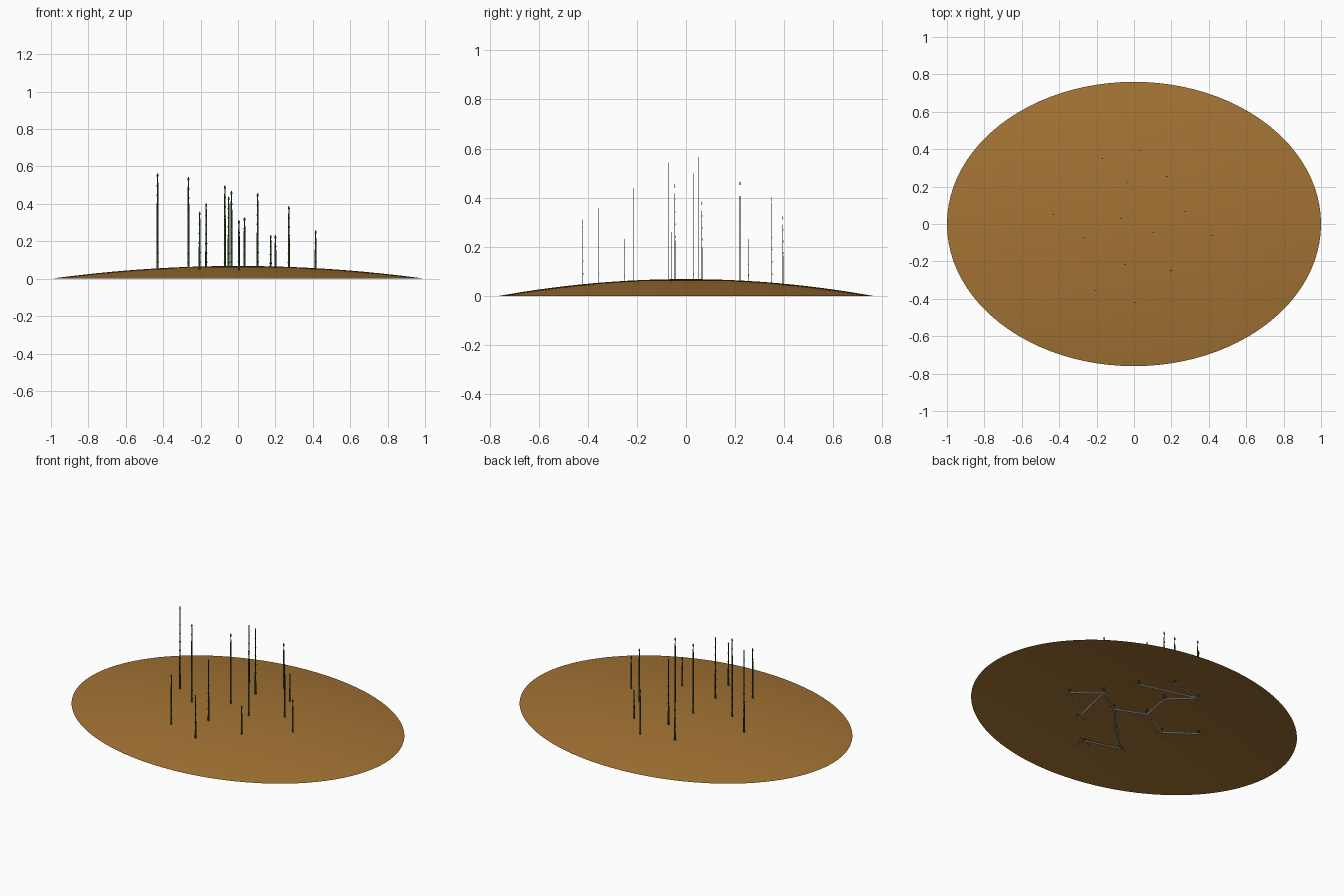
import bpy, bmesh, math, random
from mathutils import Vector

random.seed(4)
cube = bpy.data.objects.get("Cube")
if cube:
    bpy.data.objects.remove(cube)


def material(name, rgb):
    m = bpy.data.materials.new(name)
    m.use_nodes = True
    m.diffuse_color = (*rgb, 1)
    bsdf = next(n for n in m.node_tree.nodes if n.type == 'BSDF_PRINCIPLED')
    bsdf.inputs["Base Color"].default_value = (*rgb, 1)
    return m


SOIL = material("soil brown", (0.37, 0.172, 0.034))
GREEN = material("dark stalk green", (0.025, 0.08, 0.015))
BAND = material("near black joint", (0.015, 0.015, 0.01))
TIP = material("dark tip brown", (0.07, 0.045, 0.02))
ROOT = material("pale root", (0.58, 0.54, 0.45))

HALF_DEPTH = 0.76
PEAK = 0.068
ROOT_Z = 0.033


def lathe(name, profile, sides, mats, scale=(1, 1), place=(0, 0)):
    """Turn (radius, height, material index of the part above) into an oval surface."""
    bm = bmesh.new()
    rings = []
    for r, z, _ in profile:
        if r == 0:
            rings.append([bm.verts.new((0, 0, z))] * sides)
            continue
        turn = [math.tau * i / sides for i in range(sides)]
        rings.append([bm.verts.new((r * scale[0] * math.cos(t),
                                    r * scale[1] * math.sin(t), z)) for t in turn])
    for low, high, (_, _, index) in zip(rings, rings[1:], profile):
        for i in range(sides):
            j = (i + 1) % sides
            corners = dict.fromkeys((low[i], low[j], high[j], high[i]))
            face = bm.faces.new(list(corners))
            face.smooth = True
            face.material_index = index
    mesh = bpy.data.meshes.new(name)
    bm.to_mesh(mesh)
    bm.free()
    for mat in mats:
        mesh.materials.append(mat)
    obj = bpy.data.objects.new(name, mesh)
    obj.location = (*place, 0)
    bpy.context.collection.objects.link(obj)


def tubes(name, paths, radius, mat):
    """Thin round strands along several paths, kept in one curve object."""
    curve = bpy.data.curves.new(name, 'CURVE')
    curve.dimensions = '3D'
    curve.bevel_depth = radius
    curve.bevel_resolution = 1
    curve.use_fill_caps = True
    for path in paths:
        spline = curve.splines.new('POLY')
        spline.points.add(len(path) - 1)
        for point, co in zip(spline.points, path):
            point.co = (*co, 1)
        spline.use_smooth = True
    curve.materials.append(mat)
    obj = bpy.data.objects.new(name, curve)
    bpy.context.collection.objects.link(obj)


# Low oval soil mound, open underneath
steps = 16
mound = [(1 - i / steps, PEAK * (1 - (1 - i / steps) ** 2), 0) for i in range(steps + 1)]
lathe("soil_mound", mound, 96, [SOIL], (1, HALF_DEPTH))

# Stalks: x, y, top height
stalks = [
    (-.43, .05, .565), (-.265, -.07, .545), (-.205, -.355, .36), (-.17, .35, .405),
    (-.07, .03, .50), (-.05, -.215, .44), (-.035, .22, .47), (.005, -.42, .315),
    (.035, .395, .33), (.105, -.045, .46), (.175, .255, .235), (.2, -.25, .235),
    (.272, .065, .39), (.415, -.06, .26),
]


def stalk_profile(top):
    """Slightly tapered cane with dark swollen joints and a small bud on top."""
    neck = top - 0.022
    length = neck - ROOT_Z
    joints = max(3, round(length / 0.05))
    profile = [(0, ROOT_Z - 0.004, 0)]
    for k in range(joints):
        z = ROOT_Z + length * k / joints
        r = 0.0056 * (1 - 0.3 * k / joints)
        profile += [(r, z, 1), (r * 1.25, z + 0.006, 1), (r, z + 0.009, 0)]
    return profile + [(0.0025, neck, 2), (0.005, neck + 0.006, 2),
                      (0.004, top - 0.006, 2), (0, top, 2)]


# Canes are flattened front to back
for n, (x, y, top) in enumerate(stalks):
    lathe(f"stalk_{n + 1}", stalk_profile(top), 8, [GREEN, BAND, TIP], (1, 0.25), (x, y))

# Underground runners that join the stalks
links = [(13, 12), (12, 9), (12, 11), (9, 4), (4, 6), (6, 3), (3, 8),
         (3, 10), (4, 1), (1, 0), (9, 5), (5, 2), (2, 7)]
nodes = [Vector((x, y, ROOT_Z)) for x, y, _ in stalks]
tubes("runners", [(nodes[a], nodes[b]) for a, b in links], 0.0048, ROOT)

# Short drooping rootlets around every stalk foot
rootlets = []
for node in nodes:
    start = random.uniform(0, math.tau)
    for k in range(4):
        a = start + math.tau * k / 4
        out = Vector((math.cos(a), math.sin(a), 0))
        reach = random.uniform(0.05, 0.065)
        rootlets.append([node, node + out * reach * 0.8 - Vector((0, 0, 0.003)),
                         node + out * reach - Vector((0, 0, 0.016))])
tubes("rootlets", rootlets, 0.002, ROOT)
